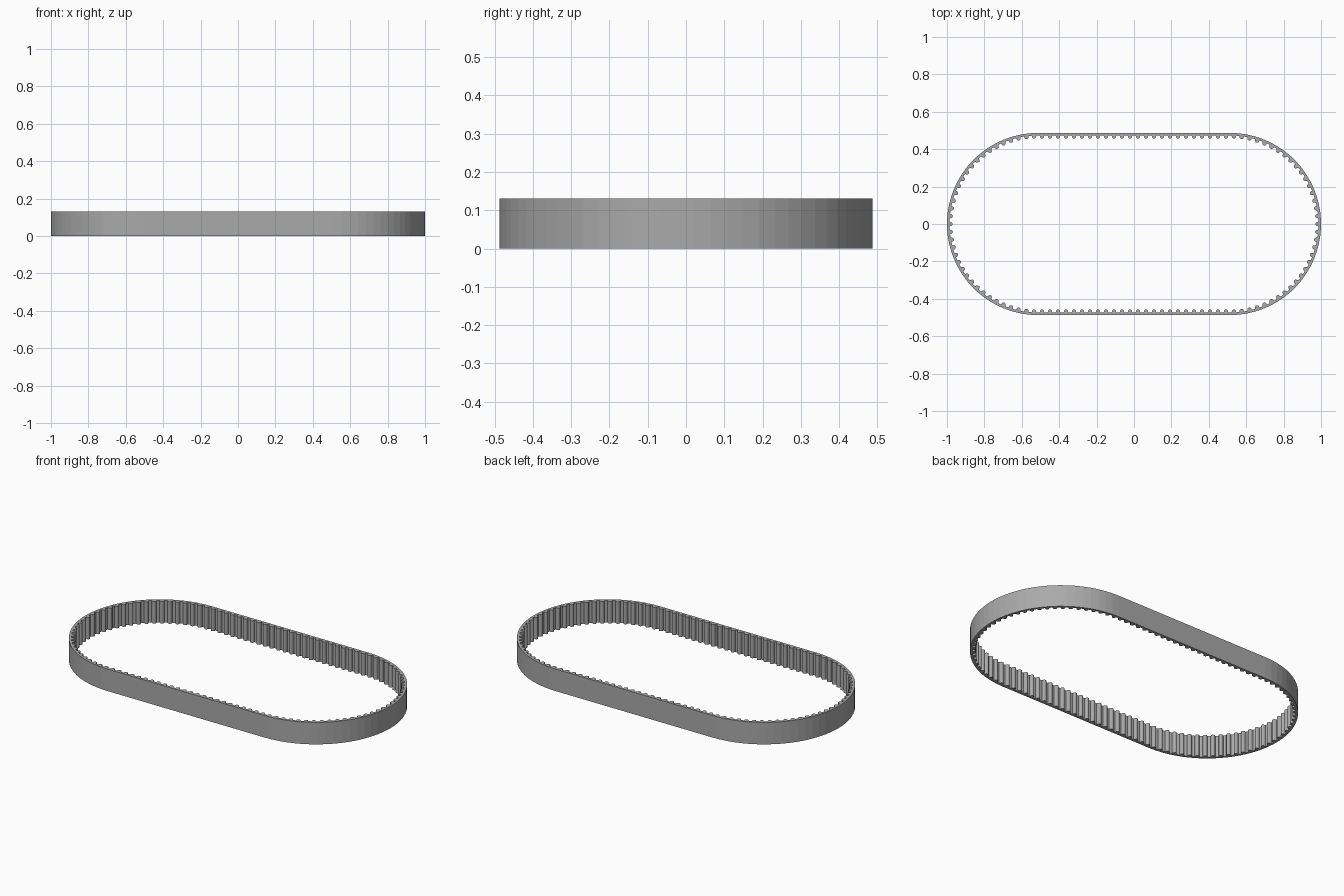
import bpy, bmesh
from math import sin, cos, pi
from mathutils import Vector

cube = bpy.data.objects.get("Cube")
if cube:
    bpy.data.objects.remove(cube, do_unlink=True)

RADIUS, HALF_RUN, WIDTH = 0.487, 0.513, 0.13   # outer loop and belt width
BAND, TOOTH = 0.0137, 0.0155                   # band thickness and tooth depth
ARC_TEETH, RUN_TEETH = 35, 24

grey = bpy.data.materials.new("belt_grey")
grey.use_nodes = True
colour = (0.4, 0.4, 0.4, 1)
grey.diffuse_color = colour
grey.node_tree.nodes["Principled BSDF"].inputs["Base Color"].default_value = colour


def arc_point(t, depth):
    """Point on the +x half turn, t from 0 to 1, depth inward."""
    a = pi * (t - 0.5)
    r = RADIUS - depth
    return Vector((HALF_RUN + r * cos(a), r * sin(a), 0))


def run_point(t, depth):
    """Point on the +y straight run, t from 0 to 1."""
    return Vector((HALF_RUN * (1 - 2 * t), RADIUS - depth, 0))


# Tooth outline over one pitch: (position along pitch, share of tooth depth)
half = [(0, 0), (0.19, 0), (0.23, 0.3), (0.26, 0.6), (0.33, 0.86), (0.43, 1)]
tooth = half + [(1 - u, h) for u, h in reversed(half)]

bm = bmesh.new()


def add_pitch(point, i, count, turn):
    """Extrude one pitch of band with its tooth, open at both joints."""
    outline = [point((i + 1) / count, 0), point(i / count, 0)]
    outline += [point((i + u) / count, BAND + h * TOOTH) for u, h in tooth]
    outline = [Vector((p.x * turn, p.y * turn, 0)) for p in outline]
    low = [bm.verts.new(p) for p in outline]
    high = [bm.verts.new(p + Vector((0, 0, WIDTH))) for p in outline]
    bm.faces.new(low)
    bm.faces.new(high[::-1])
    n = len(low)
    for k in range(n):
        if k not in (1, n - 1):          # skip the joint walls
            j = (k + 1) % n
            bm.faces.new((low[k], high[k], high[j], low[j]))


# Two half turns and two straight runs
for turn in (1, -1):
    for i in range(ARC_TEETH):
        add_pitch(arc_point, i, ARC_TEETH, turn)
    for i in range(RUN_TEETH):
        add_pitch(run_point, i, RUN_TEETH, turn)

bmesh.ops.remove_doubles(bm, verts=bm.verts[:], dist=0.0002)
bmesh.ops.recalc_face_normals(bm, faces=bm.faces[:])
mesh = bpy.data.meshes.new("toothed_belt")
bm.to_mesh(mesh)
bm.free()
mesh.materials.append(grey)
belt = bpy.data.objects.new("toothed_belt", mesh)
bpy.context.collection.objects.link(belt)
